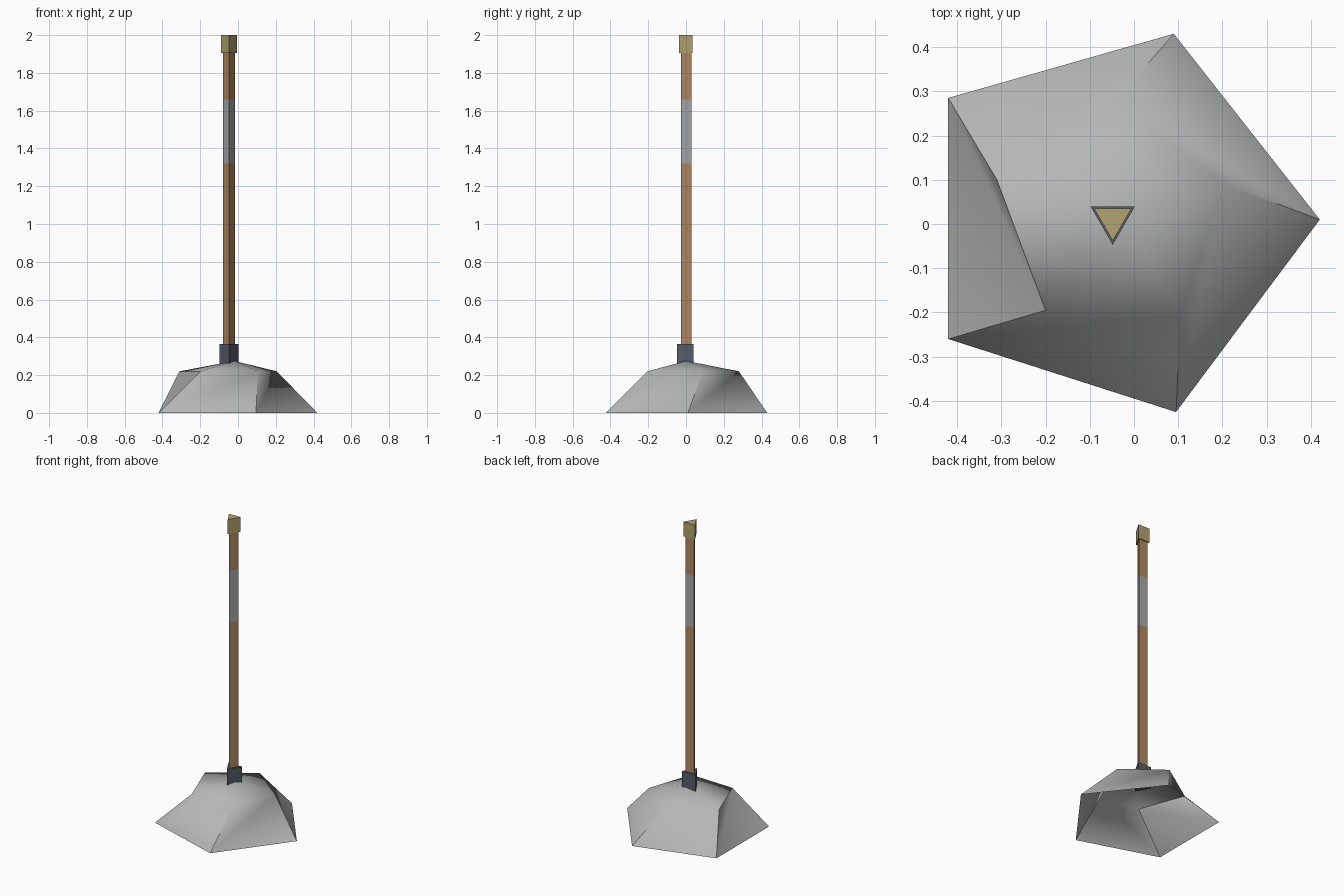
import bpy
import bmesh
from math import cos, sin, pi, radians

default_cube = bpy.data.objects.get("Cube")
if default_cube:
    bpy.data.objects.remove(default_cube, do_unlink=True)


def make_material(name, color):
    mat = bpy.data.materials.new(name)
    mat.use_nodes = True
    mat.diffuse_color = (*color, 1)
    mat.node_tree.nodes["Principled BSDF"].inputs["Base Color"].default_value = (*color, 1)
    return mat


stone = make_material("pale grey stone", (0.46, 0.47, 0.47))
wood = make_material("brown wood", (0.44, 0.25, 0.12))
band = make_material("grey band", (0.38, 0.39, 0.40))
iron = make_material("dark iron", (0.10, 0.11, 0.14))
brass = make_material("dull brass", (0.45, 0.36, 0.16))


def finish(name, bm, materials):
    mesh = bpy.data.meshes.new(name)
    bm.to_mesh(mesh)
    bm.free()
    for mat in materials:
        mesh.materials.append(mat)
    obj = bpy.data.objects.new(name, mesh)
    bpy.context.collection.objects.link(obj)
    return obj


def triangular_prism(name, radius, heights, materials):
    """Three-sided post; each height interval takes the next material."""
    bm = bmesh.new()
    rings = []
    for z in heights:
        angles = [-pi / 2 + k * 2 * pi / 3 for k in range(3)]
        rings.append([bm.verts.new((-0.048 + radius * cos(a), 0.011 + radius * sin(a), z))
                      for a in angles])
    for i, (low, high) in enumerate(zip(rings, rings[1:])):
        for k in range(3):
            n = (k + 1) % 3
            bm.faces.new((low[k], low[n], high[n], high[k])).material_index = i
    bm.faces.new(rings[0][::-1])
    bm.faces.new(rings[-1]).material_index = len(materials) - 1
    return finish(name, bm, materials)


# Open-bottomed base: twisted five-sided skirt with a shallow peaked top
bm = bmesh.new()
foot = [(0.42, 0.01), (0.09, 0.43), (-0.42, 0.285), (-0.42, -0.26), (0.095, -0.425)]
shoulder = [(0.205, 0.09), (-0.04, 0.28), (-0.31, 0.10), (-0.20, -0.195), (0.105, -0.205)]
lower = [bm.verts.new((x, y, 0)) for x, y in foot]
upper = [bm.verts.new((x, y, 0.22)) for x, y in shoulder]
peak = bm.verts.new((-0.02, 0, 0.275))
for i in range(5):
    n = (i + 1) % 5
    bm.faces.new((lower[i], lower[n], upper[n]))
    bm.faces.new((lower[i], upper[n], upper[i]))
    bm.faces.new((upper[i], upper[n], peak))
base = finish("base_mound", bm, [stone])
bpy.ops.object.select_all(action="DESELECT")
base.select_set(True)
bpy.context.view_layer.objects.active = base
bpy.ops.object.shade_smooth_by_angle(angle=radians(66.5))

# Post parts
triangular_prism("post_socket", 0.058, [0.22, 0.365], [iron])
triangular_prism("post_shaft", 0.0375, [0.3, 1.32, 1.66, 1.92], [wood, band, wood])
triangular_prism("post_cap", 0.049, [1.905, 2.0], [brass])
